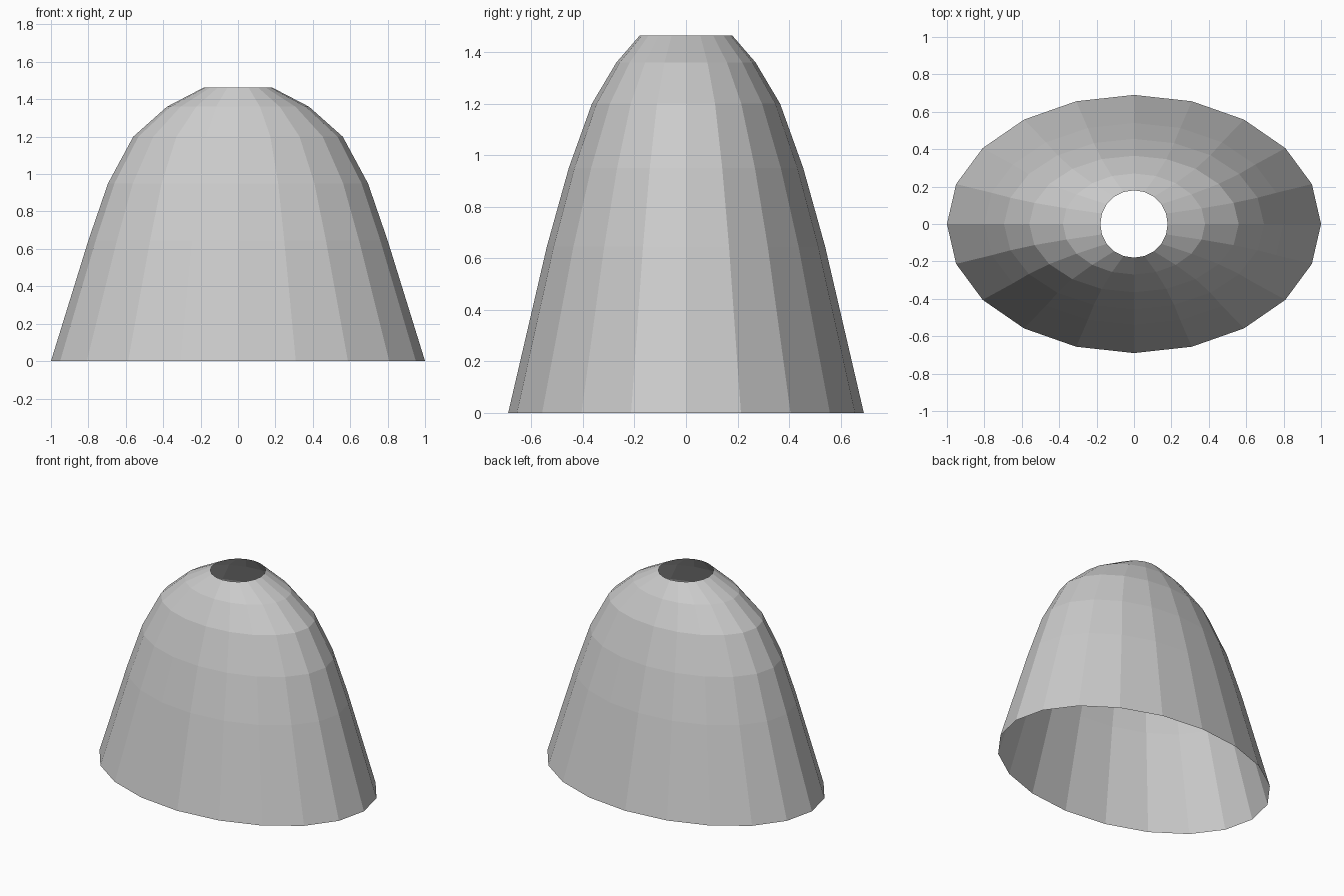
import bpy, bmesh
from math import cos, sin, pi

if "Cube" in bpy.data.objects:
    bpy.data.objects.remove(bpy.data.objects["Cube"])

SIDES = 20
# Rings from the base to the top opening: half width, half depth, height
RINGS = [(1.0, 0.69, 0.0), (0.80, 0.54, 0.645), (0.695, 0.455, 0.95),
         (0.56, 0.365, 1.20), (0.38, 0.27, 1.36), (0.18, 0.18, 1.464)]


def ring(bm, rx, ry, z):
    return [bm.verts.new((rx * cos(2 * pi * i / SIDES),
                          ry * sin(2 * pi * i / SIDES), z))
            for i in range(SIDES)]


# Open oval shell, narrowing to a round hole at the top
bm = bmesh.new()
loops = [ring(bm, *r) for r in RINGS]
for low, high in zip(loops, loops[1:]):
    for i in range(SIDES):
        j = (i + 1) % SIDES
        bm.faces.new((low[i], low[j], high[j], high[i]))

mesh = bpy.data.meshes.new("dome_shell")
bm.to_mesh(mesh)
bm.free()
shell = bpy.data.objects.new("dome_shell", mesh)
bpy.context.collection.objects.link(shell)
